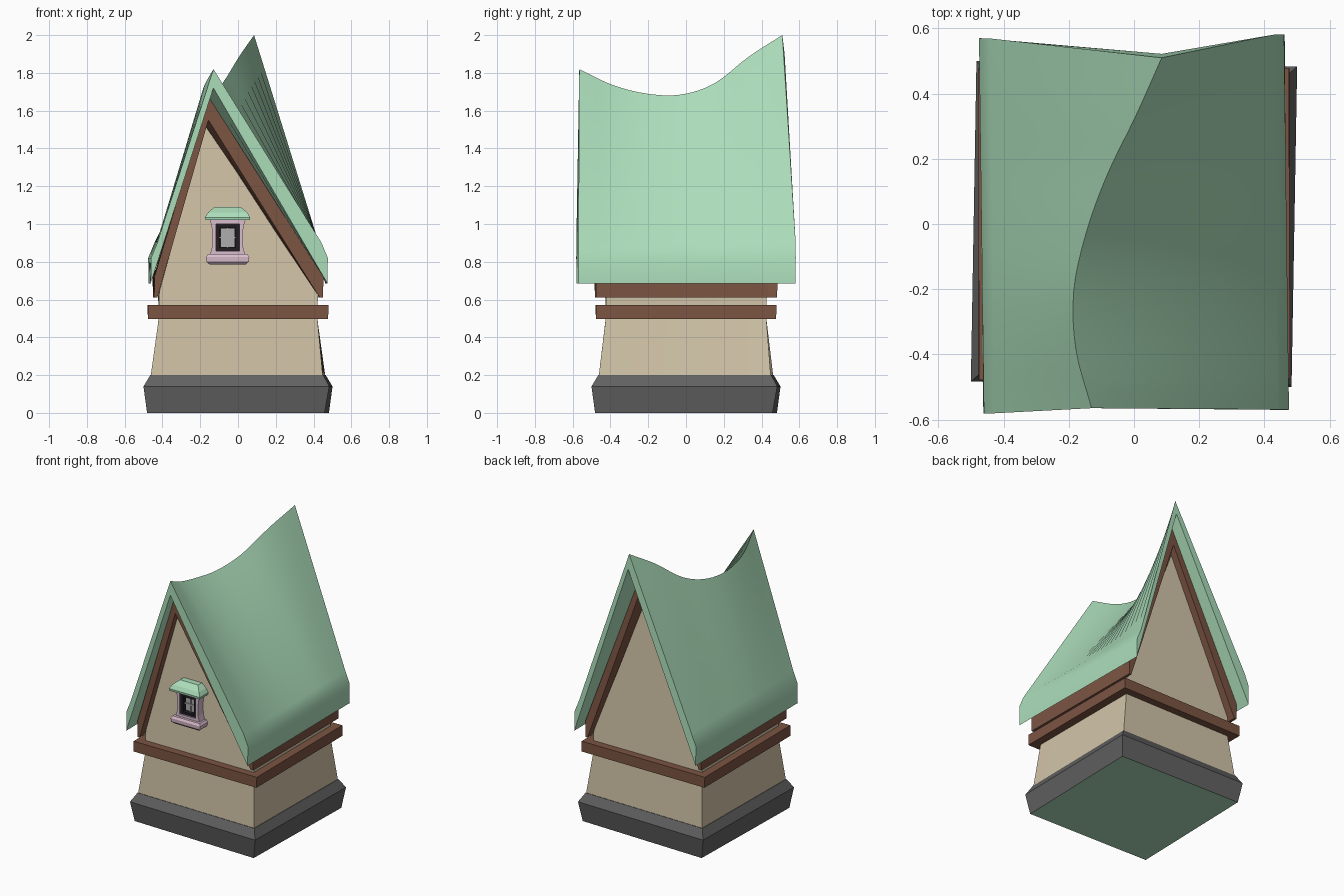
import bpy, bmesh, math

if "Cube" in bpy.data.objects:
    bpy.data.objects.remove(bpy.data.objects["Cube"])

def material(name, rgb):
    m = bpy.data.materials.new(name)
    m.diffuse_color = (*rgb, 1)
    m.use_nodes = True
    m.node_tree.nodes["Principled BSDF"].inputs["Base Color"].default_value = m.diffuse_color
    return m

GREEN = material("roof_green", (0.41, 0.72, 0.49))
BROWN = material("timber_brown", (0.20, 0.09, 0.055))
CREAM = material("plaster", (0.64, 0.55, 0.39))
STONE = material("dark_stone", (0.12, 0.12, 0.12))
PINK = material("pink_trim", (0.70, 0.51, 0.61))
BLACK = material("black_frame", (0.015, 0.012, 0.015))
GLASS = material("window_glass", (0.42, 0.42, 0.43))

def loft(name, sections, mats, smooth=False):
    """Skin a list of closed, equally sized sections and cap both ends."""
    bm = bmesh.new()
    rows = [[bm.verts.new(p) for p in s] for s in sections]
    n = len(rows[0])
    for a, b in zip(rows, rows[1:]):
        for i in range(n):
            j = (i + 1) % n
            bm.faces.new((a[i], a[j], b[j], b[i]))
    first = bm.faces.new(rows[0])
    bm.faces.new(rows[-1])
    first.material_index = len(mats) - 1
    bmesh.ops.recalc_face_normals(bm, faces=bm.faces)
    me = bpy.data.meshes.new(name)
    bm.to_mesh(me)
    bm.free()
    ob = bpy.data.objects.new(name, me)
    bpy.context.collection.objects.link(ob)
    for m in mats:
        me.materials.append(m)
    if smooth:
        bpy.ops.object.select_all(action='DESELECT')
        ob.select_set(True)
        bpy.context.view_layer.objects.active = ob
        bpy.ops.object.shade_smooth_by_angle(angle=math.radians(25))
    return ob

def twist(x, y, z):
    """The house turns slightly from plinth to eaves."""
    a = math.radians(-1.4 + 2.15 * min(z / 0.75, 1))
    return (x * math.cos(a) - y * math.sin(a), x * math.sin(a) + y * math.cos(a), z)

def square(h, z):
    return [twist(sx * h, sy * h, z) for sx, sy in ((-1, -1), (1, -1), (1, 1), (-1, 1))]

def stack(name, rings, mat):
    """Rectangular rings (x0, x1, y0, y1, z) joined upward."""
    return loft(name, [[(a, c, z), (b, c, z), (b, d, z), (a, d, z)]
                       for a, b, c, d, z in rings], [mat])

def box(name, x0, x1, y0, y1, z0, z1, mat):
    return stack(name, [(x0, x1, y0, y1, z0), (x0, x1, y0, y1, z1)], mat)

# Crooked ridge: evenly spaced along y, smoothed between points
RX = [-0.13, -0.178, -0.185, -0.147, -0.082, 0.005, 0.085]
RZ = [1.82, 1.735, 1.69, 1.685, 1.745, 1.885, 2.0]

def spline(v, s):
    n = len(v) - 1
    i = min(int(s * n), n - 1)
    t = s * n - i
    b, c = v[i], v[i + 1]
    a = v[i - 1] if i else 2 * b - c
    d = v[i + 2] if i + 2 <= n else 2 * c - b
    return b + 0.5 * t * (c - a + t * (2*a - 5*b + 4*c - d + t * (3*(b - c) + d - a)))

def ridge(s, drop):
    return (spline(RX, s), -0.565 + 1.075 * s + 0.12 * drop * s, spline(RZ, s) - drop)

def eave(s, x, z):
    return twist(x, -0.575 + 1.15 * s, z)

def chevron(name, side, top, bottom, s0, s1, mat, steps=24):
    """Folded slab following the ridge; side lists the (x, z) eave points."""
    secs = []
    for k in range(steps + 1):
        s = s0 + (s1 - s0) * k / steps
        secs.append([ridge(s, top)] + [eave(s, x, z) for x, z in side]
                    + [ridge(s, bottom)] + [eave(s, -x, z) for x, z in reversed(side)])
    return loft(name, secs, [mat], True)

# Roof and the timber layer beneath it
chevron("roof", [(0.435, 0.9), (0.468, 0.82), (0.468, 0.685)], 0, 0.10, 0, 1, GREEN)
chevron("roof_timber", [(0.447, 0.725), (0.447, 0.61), (0.43, 0.61)],
        0.102, 0.225, 0.083, 0.917, BROWN)

# Walls with gables, flared at the foot
S0, S1 = 0.13, 0.87
wall = []
for k in range(17):
    s = S0 + (S1 - S0) * k / 16
    y = -0.425 + 0.85 * k / 16
    right = [twist(0.42, y, 0.64), twist(0.42, y, 0.5), twist(0.455, y * 1.07, 0.2)]
    left = [twist(-0.455, y * 1.07, 0.2), twist(-0.42, y, 0.5), twist(-0.42, y, 0.64)]
    wall.append([ridge(s, 0.235)] + right + left)
loft("walls", wall, [CREAM])

# Stone plinth with green underside, and the timber belt
loft("plinth", [square(0.47, 0), square(0.492, 0.14), square(0.458, 0.2)], [STONE, GREEN])
loft("timber_belt", [square(0.477, 0.497), square(0.477, 0.57)], [BROWN])

# Window on the front gable
CX = -0.055
stack("window_hood", [(CX - w, CX + w, y, -0.41, z) for w, y, z in
      ((0.118, -0.515, 1.02), (0.12, -0.517, 1.035), (0.103, -0.502, 1.062),
       (0.07, -0.465, 1.09))], GREEN)
stack("window_sill", [(CX - w, CX + w, y, -0.41, z) for w, y, z in
      ((0.095, -0.488, 0.785), (0.112, -0.503, 0.80), (0.115, -0.505, 0.825),
       (0.105, -0.497, 0.84))], PINK)
for name, d in (("left", -1), ("right", 1)):
    rings = []
    for w, z in ((0.092, 0.84), (0.082, 0.88), (0.080, 0.95), (0.085, 0.99), (0.094, 1.02)):
        xs = sorted((CX + d * w, CX + d * 0.062))
        rings.append((xs[0], xs[1], -0.48, -0.41, z))
    stack("window_jamb_" + name, rings, PINK)
    xs = sorted((CX + d * 0.063, CX + d * 0.043))
    box("window_frame_" + name, xs[0], xs[1], -0.47, -0.41, 0.855, 1.0, BLACK)
box("window_lintel", CX - 0.065, CX + 0.065, -0.48, -0.41, 1.0, 1.022, PINK)
box("window_base", CX - 0.065, CX + 0.065, -0.48, -0.41, 0.838, 0.857, PINK)
box("window_frame_top", CX - 0.045, CX + 0.045, -0.47, -0.41, 0.98, 1.0, BLACK)
box("window_frame_bottom", CX - 0.045, CX + 0.045, -0.47, -0.41, 0.855, 0.875, BLACK)
box("window_back", CX - 0.045, CX + 0.045, -0.44, -0.41, 0.873, 0.982, BLACK)
for i in (-1, 1):
    for j in (-1, 1):
        x, z = CX + i * 0.0195, 0.9275 + j * 0.026
        box("window_pane", x - 0.016, x + 0.016, -0.446, -0.435, z - 0.022, z + 0.022, GLASS)
box("window_muntin_vertical", CX - 0.005, CX + 0.005, -0.453, -0.435, 0.875, 0.98, GLASS)
box("window_muntin_horizontal", CX - 0.042, CX + 0.042, -0.453, -0.435, 0.9225, 0.9325, GLASS)
